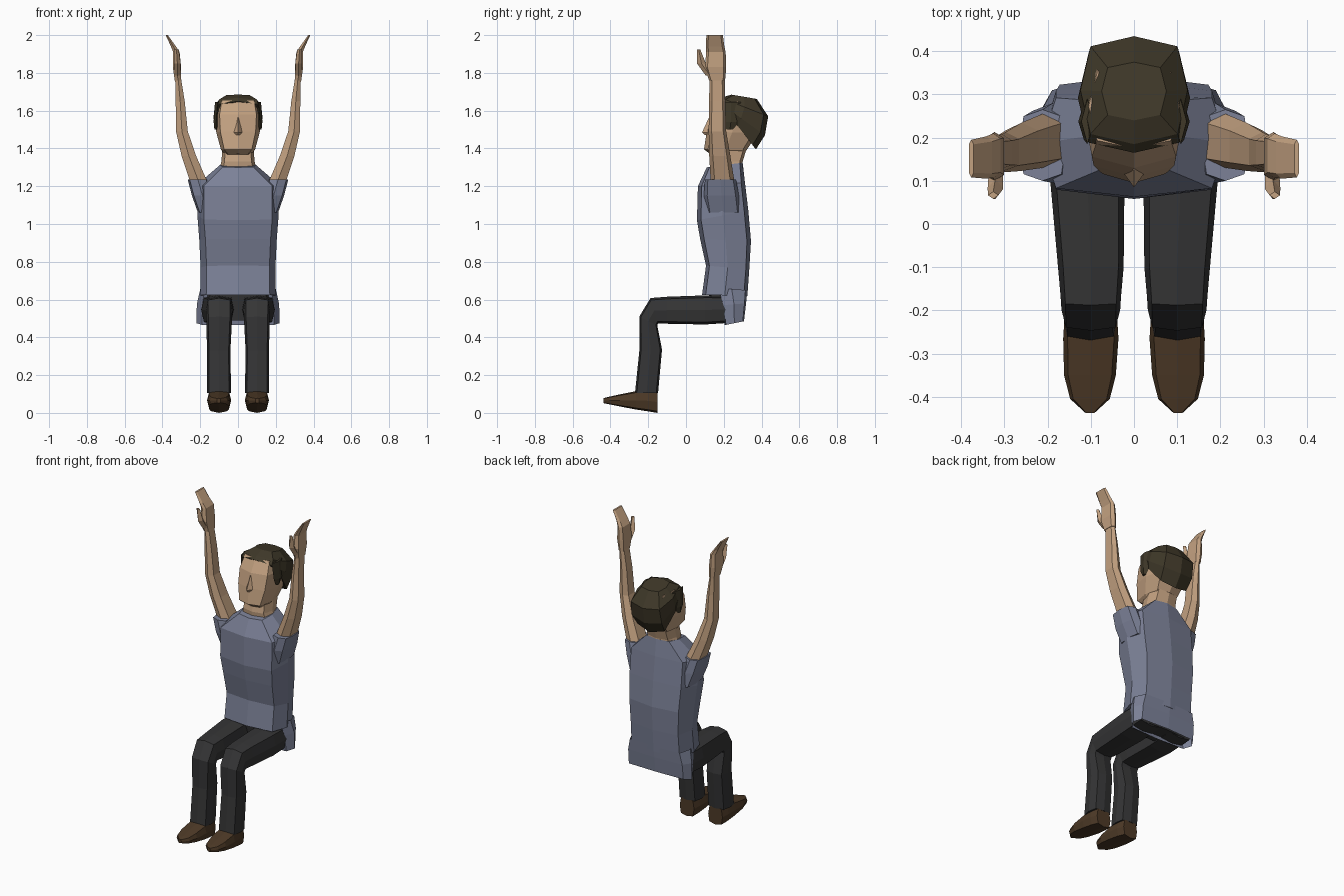
import bpy, bmesh
from math import sin, cos, pi


def material(name, rgb):
    m = bpy.data.materials.new(name)
    m.diffuse_color = (*rgb, 1)
    return m


SKIN = material("skin", (0.55, 0.36, 0.22))
SHIRT = material("shirt", (0.20, 0.22, 0.31))
CLOTH = material("trousers", (0.035, 0.035, 0.036))
LEATHER = material("shoe leather", (0.075, 0.042, 0.02))
HAIR = material("hair", (0.05, 0.04, 0.022))


def power(v, p):
    return 0.0 if abs(v) < 1e-6 else (1 if v > 0 else -1) * abs(v) ** p


def loft(name, mat, rings, n=8, p=0.6, side=1, caps=True):
    """Skin rounded rings: each is (y1, z1, y2, z2, centre x, half width)."""
    bm = bmesh.new()
    loops = []
    for y1, z1, y2, z2, cx, w in rings:
        loop = []
        for i in range(n):
            a = 2 * pi * i / n
            c, s = power(cos(a), p), power(sin(a), p)
            loop.append(bm.verts.new((side * (cx + w * s),
                                      (y1 + y2) / 2 + c * (y1 - y2) / 2,
                                      (z1 + z2) / 2 + c * (z1 - z2) / 2)))
        loops.append(loop)
    for a, b in zip(loops, loops[1:]):
        for i in range(n):
            j = (i + 1) % n
            bm.faces.new((a[i], a[j], b[j], b[i]))
    if caps:
        bm.faces.new(loops[0])
        bm.faces.new(loops[-1])
    bmesh.ops.recalc_face_normals(bm, faces=bm.faces)
    me = bpy.data.meshes.new(name)
    bm.to_mesh(me)
    bm.free()
    me.materials.append(mat)
    ob = bpy.data.objects.new(name, me)
    bpy.context.collection.objects.link(ob)
    return ob


def flat(z, y1, y2, cx, w):
    """A level ring."""
    return (y1, z, y2, z, cx, w)


# Shirt body, and the hem hanging behind the seat
loft("shirt", SHIRT, [
    (0.085, 0.625, 0.325, 0.62, 0, 0.200),
    (0.106, 0.78, 0.335, 0.76, 0, 0.198),
    (0.075, 0.92, 0.344, 0.91, 0, 0.205),
    (0.058, 1.02, 0.330, 1.07, 0, 0.215),
    (0.063, 1.20, 0.312, 1.22, 0, 0.215),
    (0.110, 1.30, 0.300, 1.325, 0, 0.095)], p=0.5)
loft("shirt_tail", SHIRT, [
    (0.16, 0.66, 0.325, 0.65, 0, 0.200),
    (0.19, 0.57, 0.318, 0.58, 0, 0.218),
    (0.205, 0.465, 0.307, 0.485, 0, 0.220)], p=0.4, caps=False)

# Trouser seat
loft("trouser_seat", CLOTH, [
    flat(0.49, 0.14, 0.29, 0, 0.17),
    flat(0.63, 0.12, 0.30, 0, 0.17)], p=0.4)

# Neck and head, leaning back slightly
loft("neck", SKIN, [
    flat(1.25, 0.15, 0.30, 0, 0.11),
    flat(1.33, 0.14, 0.30, 0, 0.088),
    flat(1.43, 0.16, 0.33, 0, 0.080)])
loft("head", SKIN, [
    (0.130, 1.37, 0.28, 1.36, 0, 0.065),
    (0.095, 1.395, 0.32, 1.39, 0, 0.090),
    (0.110, 1.49, 0.38, 1.48, 0, 0.115),
    (0.130, 1.58, 0.41, 1.57, 0, 0.120),
    (0.175, 1.655, 0.37, 1.64, 0, 0.105)])
loft("nose", SKIN, [
    flat(1.565, 0.122, 0.16, 0, 0.008),
    flat(1.485, 0.085, 0.15, 0, 0.024),
    flat(1.470, 0.100, 0.15, 0, 0.020)], n=4)
loft("hair", HAIR, [
    (0.180, 1.640, 0.370, 1.395, 0, 0.118),
    (0.165, 1.650, 0.418, 1.470, 0, 0.130),
    (0.185, 1.668, 0.435, 1.570, 0, 0.124),
    (0.240, 1.685, 0.375, 1.662, 0, 0.075)])

for side, label in ((1, "left"), (-1, "right")):
    # Sideburn
    loft(label + "_sideburn", HAIR, [
        flat(1.50, 0.215, 0.25, 0.115, 0.010),
        flat(1.54, 0.195, 0.28, 0.116, 0.013),
        flat(1.645, 0.185, 0.29, 0.108, 0.014)], n=4, p=0.3, side=side)

    # Sleeve, raised arm, hand and thumb
    loft(label + "_sleeve", SHIRT, [
        flat(1.06, 0.11, 0.29, 0.160, 0.052),
        flat(1.15, 0.095, 0.28, 0.188, 0.056),
        flat(1.235, 0.10, 0.265, 0.212, 0.054)], side=side)
    loft(label + "_arm", SKIN, [
        flat(1.15, 0.13, 0.26, 0.190, 0.050),
        flat(1.235, 0.13, 0.255, 0.212, 0.049),
        flat(1.36, 0.123, 0.235, 0.260, 0.042),
        flat(1.49, 0.12, 0.213, 0.297, 0.034),
        flat(1.65, 0.122, 0.208, 0.306, 0.026),
        flat(1.77, 0.125, 0.205, 0.317, 0.017)], n=6, side=side)
    loft(label + "_hand", SKIN, [
        flat(1.76, 0.122, 0.207, 0.318, 0.018),
        flat(1.83, 0.100, 0.213, 0.323, 0.023),
        flat(1.91, 0.107, 0.210, 0.326, 0.018),
        flat(1.94, 0.105, 0.203, 0.342, 0.014),
        flat(2.00, 0.108, 0.195, 0.377, 0.006)], n=6, p=0.4, side=side)
    loft(label + "_thumb", SKIN, [
        flat(1.785, 0.105, 0.15, 0.320, 0.016),
        flat(1.85, 0.058, 0.105, 0.321, 0.018),
        flat(1.925, 0.058, 0.075, 0.326, 0.012)], n=4, p=0.4, side=side)

    # Bent trouser leg
    loft(label + "_trouser_leg", CLOTH, [
        (0.28, 0.620, 0.28, 0.480, 0.108, 0.088),
        (0.10, 0.622, 0.10, 0.468, 0.108, 0.086),
        (-0.10, 0.615, -0.10, 0.472, 0.100, 0.076),
        (-0.188, 0.608, -0.148, 0.474, 0.100, 0.070),
        (-0.247, 0.510, -0.152, 0.462, 0.100, 0.068),
        (-0.247, 0.330, -0.127, 0.335, 0.102, 0.062),
        (-0.270, 0.105, -0.148, 0.105, 0.101, 0.064)], p=0.5, side=side)

    # Shoe, lofted from heel to toe
    loft(label + "_shoe", LEATHER, [
        (-0.152, 0.115, -0.152, 0.000, 0.100, 0.050),
        (-0.200, 0.120, -0.200, 0.008, 0.100, 0.060),
        (-0.265, 0.115, -0.265, 0.018, 0.100, 0.064),
        (-0.350, 0.098, -0.350, 0.034, 0.102, 0.060),
        (-0.405, 0.086, -0.405, 0.045, 0.102, 0.046),
        (-0.438, 0.078, -0.438, 0.052, 0.102, 0.010)], p=0.5, side=side)
